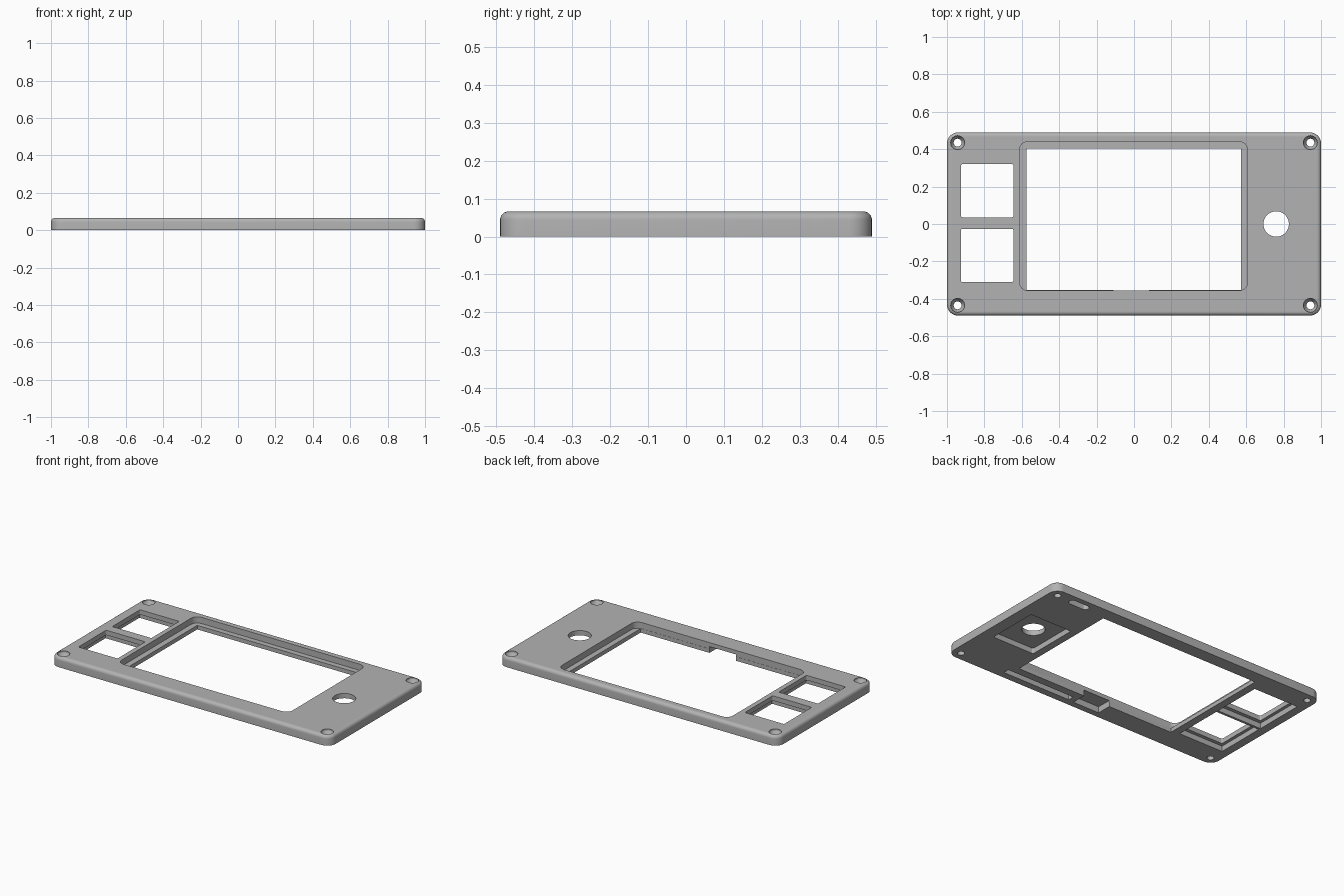
import bpy, bmesh, math

cube = bpy.data.objects.get("Cube")
if cube:
    bpy.data.objects.remove(cube, do_unlink=True)

TOP = 0.066      # panel thickness
POCKET = 0.035   # depth of the pockets in the underside

grey = bpy.data.materials.new("panel grey")
grey.use_nodes = True
colour = (0.45, 0.45, 0.45, 1)
grey.diffuse_color = colour
grey.node_tree.nodes["Principled BSDF"].inputs["Base Color"].default_value = colour


def outline(x0, x1, y0, y1, r, steps=8):
    """Rounded rectangle, counter-clockwise."""
    if r == 0:
        return [(x0, y0), (x1, y0), (x1, y1), (x0, y1)]
    corners = [(x1 - r, y1 - r), (x0 + r, y1 - r), (x0 + r, y0 + r), (x1 - r, y0 + r)]
    points = []
    for i, (cx, cy) in enumerate(corners):
        for s in range(steps + 1):
            a = math.pi / 2 * (i + s / steps)
            points.append((cx + r * math.cos(a), cy + r * math.sin(a)))
    return points


def loft(name, rings):
    """Closed solid through matching rings of points, low to high."""
    bm = bmesh.new()
    rings = [[bm.verts.new(p) for p in ring] for ring in rings]
    for low, high in zip(rings, rings[1:]):
        for i in range(len(low)):
            j = (i + 1) % len(low)
            bm.faces.new((low[i], low[j], high[j], high[i]))
    bm.faces.new(rings[0][::-1])
    bm.faces.new(rings[-1])
    bmesh.ops.recalc_face_normals(bm, faces=bm.faces)
    mesh = bpy.data.meshes.new(name)
    bm.to_mesh(mesh)
    bm.free()
    mesh.materials.append(grey)
    obj = bpy.data.objects.new(name, mesh)
    bpy.context.collection.objects.link(obj)
    return obj


def block(name, x0, x1, y0, y1, z0, z1, r=0.0, fillet=0.0):
    """Rounded prism with an optional fillet around its top."""
    levels = [(0, z0), (0, z1)]
    if fillet:
        angles = [math.pi / 2 * i / 6 for i in range(7)]
        levels = [(0, z0)] + [(fillet * (1 - math.cos(a)), z1 - fillet * (1 - math.sin(a)))
                              for a in angles]
    return loft(name, [[(x, y, z) for x, y in
                        outline(x0 + d, x1 - d, y0 + d, y1 - d, r - d)] for d, z in levels])


def lathe(name, x, y, profile, sides=40):
    """Solid of revolution from (radius, height) pairs, low to high."""
    angles = [2 * math.pi * i / sides for i in range(sides)]
    return loft(name, [[(x + r * math.cos(a), y + r * math.sin(a), z) for a in angles]
                       for r, z in profile])


# Face panel with rounded corners and a soft upper rim
panel = block("face_panel", -1, 1, -0.49, 0.49, 0, TOP, r=0.06, fillet=0.022)
cutters = []

# Screen window, with a recessed ledge on three sides
cutters.append(block("window_cutter", -0.575, 0.572, -0.354, 0.405, -0.1, 0.1))
cutters.append(block("ledge_cutter", -0.613, 0.608, -0.355, 0.44, 0.026, 0.11, r=0.045))

# Two square key openings, with wider pockets beneath
for y in (0.178, -0.168):
    cutters.append(block("key_cutter", -0.925, -0.645, y - 0.142, y + 0.142, -0.1, 0.1, r=0.008))
    cutters.append(block("key_pocket_cutter", -0.945, -0.625, y - 0.165, y + 0.165, -0.1, POCKET))

# Round knob hole and its pocket beneath
cutters.append(lathe("knob_cutter", 0.76, 0, [(0.068, -0.1), (0.068, 0.1)], 48))
cutters.append(block("knob_pocket_cutter", 0.62, 0.92, -0.17, 0.17, -0.1, POCKET, r=0.012))

# Countersunk screw holes in the four corners
for sx in (-1, 1):
    for sy in (-1, 1):
        cutters.append(lathe("screw_cutter", sx * 0.943, sy * 0.435,
                             [(0.021, -0.1), (0.021, 0.03), (0.037, 0.056), (0.037, 0.1)]))

# Small slots and the cable notch in the underside
cutters.append(block("back_slot_cutter", 0.71, 0.85, 0.41, 0.455, -0.1, POCKET, r=0.02))
cutters.append(block("front_slot_cutter", 0.12, 0.61, -0.445, -0.405, -0.1, POCKET))
cutters.append(block("notch_cutter", -0.11, 0.08, -0.45, -0.3, -0.1, 0.04))

# Cut every opening, then drop the cutters
for cutter in cutters:
    cutter.hide_render = True
    mod = panel.modifiers.new(cutter.name, 'BOOLEAN')
    mod.operation = 'DIFFERENCE'
    mod.solver = 'EXACT'
    mod.object = cutter
bpy.context.view_layer.update()
panel.data = bpy.data.meshes.new_from_object(
    panel.evaluated_get(bpy.context.evaluated_depsgraph_get()))
panel.modifiers.clear()
for cutter in cutters:
    bpy.data.objects.remove(cutter, do_unlink=True)

# Smooth rounded edges, crisp corners
for obj in bpy.context.selected_objects:
    obj.select_set(False)
panel.select_set(True)
bpy.context.view_layer.objects.active = panel
bpy.ops.object.shade_smooth_by_angle(angle=math.radians(30))
